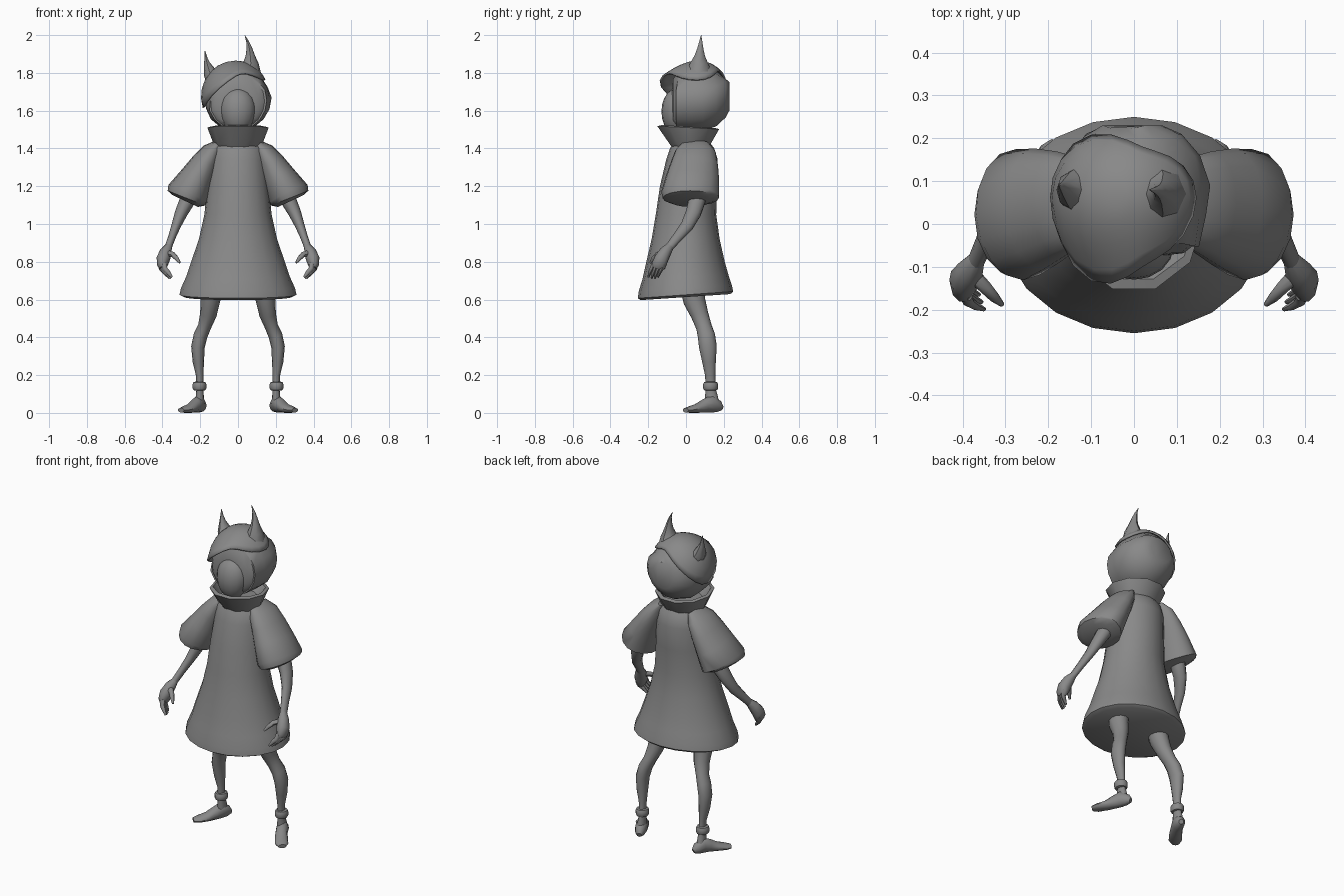
import bpy, bmesh
from math import sin, cos, pi, acos, atan2, radians
from mathutils import Vector

X, Y, Z = Vector((1, 0, 0)), Vector((0, 1, 0)), Vector((0, 0, 1))
GREY = bpy.data.materials.new("dark_grey")
GREY.diffuse_color = (.25, .25, .25, 1)


def finish(name, bm, mirror=False, thick=0, angle=45):
    bmesh.ops.recalc_face_normals(bm, faces=bm.faces)
    me = bpy.data.meshes.new(name)
    bm.to_mesh(me)
    bm.free()
    me.materials.append(GREY)
    ob = bpy.data.objects.new(name, me)
    bpy.context.collection.objects.link(ob)
    bpy.ops.object.select_all(action='DESELECT')
    ob.select_set(True)
    bpy.context.view_layer.objects.active = ob
    bpy.ops.object.shade_smooth_by_angle(angle=radians(angle))
    if thick:
        ob.modifiers.new("thickness", 'SOLIDIFY').thickness = thick
    if mirror:
        ob.modifiers.new("mirror", 'MIRROR').use_mirror_merge = False
    return ob


def loft(name, rings, **kw):
    """Skin a list of equal-length point rings and cap both ends."""
    bm = bmesh.new()
    vs = [[bm.verts.new(p) for p in r] for r in rings]
    n = len(vs[0])
    for a, b in zip(vs, vs[1:]):
        for i in range(n):
            j = (i + 1) % n
            bm.faces.new((a[i], a[j], b[j], b[i]))
    bm.faces.new(vs[0])
    bm.faces.new(vs[-1])
    return finish(name, bm, **kw)


def ring(c, u, v, n):
    c = Vector(c)
    return [c + u * cos(2 * pi * i / n) + v * sin(2 * pi * i / n) for i in range(n)]


def limb(name, pts, n=10, ref=Y, **kw):
    """Tube through (x, y, z, width, depth) points, rings square to the path."""
    cs = [Vector(p[:3]) for p in pts]
    rings = []
    for i, p in enumerate(pts):
        t = (cs[min(i + 1, len(cs) - 1)] - cs[max(i - 1, 0)]).normalized()
        u = ref.cross(t).normalized()
        rings.append(ring(cs[i], u * p[3], t.cross(u) * p[4], n))
    return loft(name, rings, **kw)


# Robe: z, half width, front y, back y, tilt of the ring towards the back
robe = [(0.613, .285, -.24, .235, .016), (0.625, .31, -.255, .25, .018), (0.66, .302, -.25, .243, .015),
        (0.72, .275, -.23, .225, .01), (0.80, .248, -.21, .205, 0), (0.92, .207, -.182, .178, 0),
        (1.05, .178, -.16, .16, 0), (1.20, .163, -.138, .165, 0), (1.34, .15, -.105, .168, 0),
        (1.40, .14, -.085, .15, 0), (1.44, .10, -.06, .12, 0)]
loft("robe", [ring((0, (f + b) / 2, z), X * w, Y * (b - f) / 2 + Z * t, 20)
              for z, w, f, b, t in robe])

# Closed sleeves flaring from the shoulders
limb("sleeves", [(.10, .05, 1.43, .02, .07), (.135, .05, 1.385, .055, .107), (.175, .045, 1.32, .074, .125),
                 (.22, .035, 1.24, .092, .142), (.267, .022, 1.155, .114, .154),
                 (.273, .022, 1.137, .107, .146), (.28, .022, 1.122, .075, .105)], n=16, mirror=True)

# Standing collar with a wall
wall = [(.115, .10, 1.405, 0), (.13, .115, 1.425, 0), (.162, .172, 1.510, -.008),
        (.145, .148, 1.516, -.008), (.11, .10, 1.46, 0)]
loft("collar", [ring((0, .012 + .01 * (i < 2), z), X * rx, Y * ry + Z * t, 10)
                for i, (rx, ry, z, t) in enumerate(wall)], angle=35)

# Cap shape: an ellipsoid whose lower edge dips to the left
C, RX, RY, RZ = Vector((-.014, .062, 1.675)), .182, .178, .19


def cap_edge(a):
    return 1.69 + .075 * cos(a) + .11 * sin(a) ** 2


def under_cap(p):
    """Pull hood points that would poke through the cap back inside it."""
    d = p - C
    r = Vector((d.x / RX, d.y / RY, d.z / RZ)).length
    w = min(1, max(0, (p.z - cap_edge(atan2(d.y, d.x)) + .06) / .045))
    return C + d * (1 + (.93 / r - 1) * w) if r > .93 else p


# Hood lofted front to back, with a shallow face opening
hood = [(-.075, .06, .07, 1.63), (-.068, .12, .13, 1.64), (-.048, .145, .15, 1.65),
        (-.052, .156, .16, 1.655), (.02, .172, .175, 1.665), (.09, .182, .18, 1.67),
        (.16, .158, .16, 1.675), (.21, .115, .118, 1.68), (.23, .07, .08, 1.68)]
loft("hood", [[under_cap(p) for p in ring((-.004, y, z), X * rx, Z * rz, 18)]
              for y, rx, rz, z in hood])

# Face inside the hood
bm = bmesh.new()
bmesh.ops.create_uvsphere(bm, u_segments=16, v_segments=10, radius=1)
for v in bm.verts:
    x, y, z = v.co
    v.co = (x * (.093 + .008 * z), -.05 + y * .08, 1.595 + z * .123)
finish("face", bm)

# Horned cap shell with a flared brim at the front
bm = bmesh.new()
n, m = 24, 7
top = bm.verts.new(C + Z * RZ)
rows = []
for k in range(1, m + 1):
    row = []
    for i in range(n):
        a = 2 * pi * i / n
        phi = acos((cap_edge(a) - C.z) / RZ) * k / m
        flare = 1 + .38 * max(0, -sin(a)) * (k / m) ** 2
        drop = .012 * max(0, -sin(a)) * (k / m) ** 4
        row.append(bm.verts.new(C + Vector((RX * sin(phi) * cos(a), RY * sin(phi) * sin(a) * flare,
                                            RZ * cos(phi) - drop))))
    rows.append(row)
for i in range(n):
    j = (i + 1) % n
    bm.faces.new((top, rows[0][i], rows[0][j]))
    for a, b in zip(rows, rows[1:]):
        bm.faces.new((a[i], b[i], b[j], a[j]))
finish("cap", bm, thick=.01)

# Horns rooted inside the cap
limb("left_horn", [(-.125, .078, 1.765, .05, .06), (-.15, .08, 1.805, .034, .042),
                   (-.164, .084, 1.85, .016, .02), (-.17, .087, 1.88, .008, .01),
                   (-.175, .09, 1.917, .001, .001)], n=8)
limb("right_horn", [(.06, .07, 1.80, .065, .07), (.068, .07, 1.85, .042, .048),
                    (.065, .073, 1.89, .025, .028), (.06, .076, 1.93, .015, .016),
                    (.052, .078, 1.962, .008, .009), (.036, .08, 2.0, .001, .001)], n=8)

# Arms
limb("arms", [(.23, .07, 1.22, .04, .045), (.265, .06, 1.13, .042, .047), (.30, .04, 1.06, .034, .042),
              (.328, .005, .99, .025, .035), (.35, -.045, .93, .02, .027),
              (.37, -.09, .875, .019, .022)], mirror=True)

# Hands: palm, thumb and four fingers
limb("palms", [(.366, -.082, .885, .018, .021), (.382, -.108, .853, .032, .032), (.396, -.13, .815, .036, .038),
               (.40, -.145, .78, .028, .04), (.398, -.15, .765, .017, .032)], mirror=True)
limb("thumbs", [(.375, -.12, .845, .018, .018), (.345, -.15, .838, .015, .015),
                (.325, -.172, .818, .012, .012), (.308, -.188, .795, .006, .006)], n=8, ref=Z, mirror=True)
for i in range(4):
    x, y, d = .41 - .006 * i, -.118 - .017 * i, .006 * abs(i - 1.5)
    limb(f"finger_{i + 1}", [(x, y, .79, .015, .012), (x - .005, y - .012, .762, .014, .012),
                             (x - .022, y - .022, .735 + d, .012, .01),
                             (x - .042, y - .03, .71 + d, .006, .005)], n=8, mirror=True)

# Legs
limb("legs", [(.135, .03, .68, .06, .065), (.148, .045, .59, .052, .058), (.157, .072, .52, .044, .047),
              (.178, .095, .455, .035, .042), (.198, .108, .41, .037, .046), (.212, .116, .35, .036, .047),
              (.21, .122, .27, .03, .036), (.203, .128, .20, .02, .027), (.202, .13, .13, .018, .026),
              (.202, .135, .08, .022, .035), (.205, .14, .04, .03, .035)], n=12, mirror=True)

# Ankle rings
loft("ankle_rings", [ring((.204, .13, z), X * r, Y * (r + .003), 12) for z, r in
                     [(.118, .024), (.121, .032), (.132, .037), (.15, .037), (.162, .032), (.165, .022)]],
     mirror=True)

# Feet turned outwards
limb("feet", [(.183, .19, .025, .014, .014), (.192, .172, .034, .027, .032), (.207, .135, .048, .035, .046),
              (.225, .10, .038, .034, .037), (.25, .062, .025, .036, .025),
              (.282, .02, .017, .037, .017), (.302, -.002, .014, .022, .012)], n=12, ref=Z, mirror=True)
